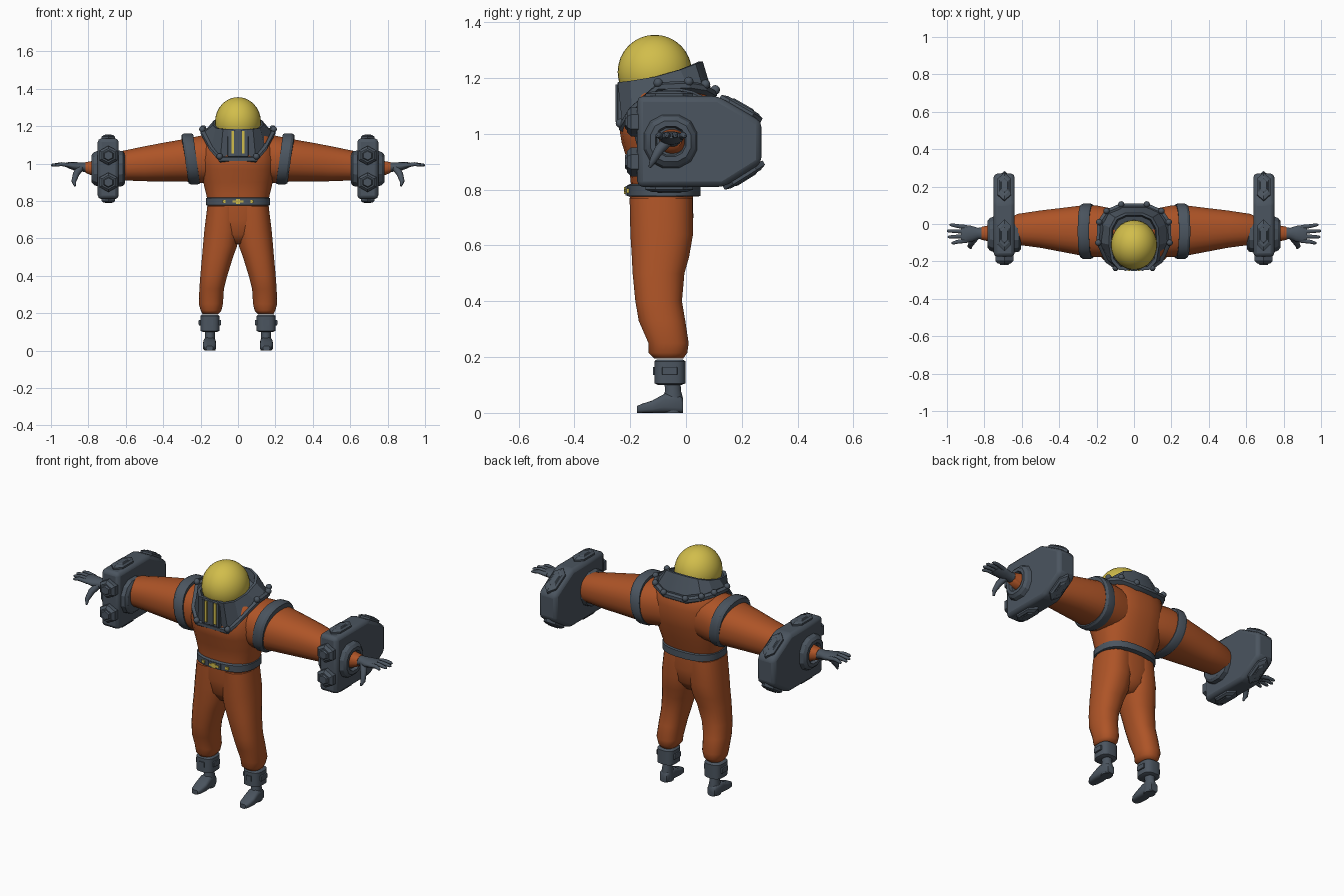
import bpy
import bmesh
from math import cos, sin, pi, radians, copysign, sqrt
from mathutils import Vector

cube = bpy.data.objects.get("Cube")
if cube:
    bpy.data.objects.remove(cube, do_unlink=True)


def material(name, color):
    mat = bpy.data.materials.new(name)
    mat.use_nodes = True
    mat.diffuse_color = (*color, 1)
    bsdf = next(n for n in mat.node_tree.nodes if n.type == "BSDF_PRINCIPLED")
    bsdf.inputs["Base Color"].default_value = (*color, 1)
    bsdf.inputs["Roughness"].default_value = 0.6
    return mat


ORANGE = material("orange cloth", (0.42, 0.088, 0.02))
GREY = material("slate metal", (0.07, 0.09, 0.115))
YELLOW = material("yellow glass", (0.64, 0.51, 0.07))


def finish(name, bm, mat, angle=40, bevel=0):
    """Turn a bmesh into a named, shaded object."""
    bmesh.ops.recalc_face_normals(bm, faces=bm.faces)
    mesh = bpy.data.meshes.new(name)
    bm.to_mesh(mesh)
    bm.free()
    mesh.materials.append(mat)
    obj = bpy.data.objects.new(name, mesh)
    bpy.context.collection.objects.link(obj)
    if bevel:
        mod = obj.modifiers.new("bevel", "BEVEL")
        mod.width = bevel
        mod.segments = 2
    bpy.ops.object.select_all(action="DESELECT")
    obj.select_set(True)
    bpy.context.view_layer.objects.active = obj
    if angle:
        bpy.ops.object.shade_smooth_by_angle(angle=radians(angle))
    return obj


def ellipse(c, u, v, n=24, p=2.0):
    """Closed (super)ellipse around c, spanned by the half axes u and v."""
    def power(a):
        return copysign(abs(a) ** (2 / p), a)
    c, u, v = Vector(c), Vector(u), Vector(v)
    angles = [2 * pi * (i + 0.5) / n for i in range(n)]
    return [c + u * power(cos(a)) + v * power(sin(a)) for a in angles]


def loft(name, rings, mat, side=1, **kw):
    """Skin matching rings of points, capped at both ends."""
    bm = bmesh.new()
    loops = [[bm.verts.new((p[0] * side, p[1], p[2])) for p in r] for r in rings]
    for a, b in zip(loops, loops[1:]):
        for i in range(len(a)):
            j = (i + 1) % len(a)
            bm.faces.new((a[i], a[j], b[j], b[i]))
    bm.faces.new(loops[0])
    bm.faces.new(loops[-1])
    return finish(name, bm, mat, **kw)


def tube(name, points, radii, mat, side=1, n=8):
    """Tapered limb through the points; each radius is (horizontal, vertical)."""
    rings = []
    for i, p in enumerate(points):
        d = Vector(points[min(i + 1, len(points) - 1)]) - Vector(points[max(i - 1, 0)])
        d.normalize()
        up = Vector((0, 0, 1)) if abs(d.z) < 0.9 else Vector((1, 0, 0))
        u = d.cross(up).normalized()
        rings.append(ellipse(p, u * radii[i][0], u.cross(d) * radii[i][1], n))
    return loft(name, rings, mat, side, angle=60)


def box(name, c, size, mat, side=1, bevel=0.0):
    x, y, z = (s / 2 for s in size)
    rings = [[(c[0] + a * x, c[1] + b * y, c[2] + k * z)
              for a, b in ((-1, -1), (1, -1), (1, 1), (-1, 1))] for k in (-1, 1)]
    return loft(name, rings, mat, side, angle=0, bevel=bevel)


def ball(name, c, r, mat, seg=12):
    bm = bmesh.new()
    bmesh.ops.create_uvsphere(bm, u_segments=seg, v_segments=seg // 2, radius=1)
    for v in bm.verts:
        v.co = Vector((v.co.x * r[0], v.co.y * r[1], v.co.z * r[2])) + Vector(c)
    return finish(name, bm, mat, angle=80)


def flat(z, x0, x1, y0, y1, p=2.0):
    """Horizontal ring from its extents."""
    return ellipse(((x0 + x1) / 2, (y0 + y1) / 2, z),
                   ((x1 - x0) / 2, 0, 0), (0, (y1 - y0) / 2, 0), 24, p)


def upright(x, y0, y1, z0, z1, n=24, lean=0):
    """Ring across the arm from its extents; lean pushes its top outward."""
    return ellipse((x, (y0 + y1) / 2, (z0 + z1) / 2),
                   (0, (y1 - y0) / 2, 0), (lean, 0, (z1 - z0) / 2), n, 2.3)


# Torso and pelvis
torso = [(0.78, 0.16, -0.195, 0.03), (0.84, 0.172, -0.2, 0.05), (0.9, 0.187, -0.21, 0.07),
         (0.97, 0.2, -0.232, 0.09), (1.02, 0.205, -0.24, 0.1), (1.08, 0.2, -0.225, 0.1),
         (1.14, 0.19, -0.19, 0.09), (1.18, 0.14, -0.15, 0.05)]
loft("torso", [flat(z, -x, x, a, b, 2.5) for z, x, a, b in torso], ORANGE, angle=70)
pelvis = [(0.57, 0.04, -0.15, -0.02), (0.62, 0.12, -0.185, 0.015),
          (0.7, 0.165, -0.2, 0.027), (0.79, 0.164, -0.203, 0.026)]
loft("pelvis", [flat(z, -x, x, a, b, 2.3) for z, x, a, b in pelvis], ORANGE, angle=70)

# Belt with small yellow buckle pieces
belt = [(0.775, 0.162), (0.778, 0.172), (0.815, 0.172), (0.82, 0.162)]
loft("belt", [flat(z, -x, x, -0.04 - x, x - 0.12, 2.5) for z, x in belt], GREY)
box("belt_buckle", (0, -0.21, 0.797), (0.08, 0.012, 0.034), GREY)
box("buckle_bar", (0, -0.216, 0.797), (0.06, 0.008, 0.012), YELLOW)
box("buckle_gem", (0, -0.217, 0.797), (0.024, 0.009, 0.026), YELLOW)

# Collar: half outlines mirrored into closed loops
half_low = [(0.1, -0.235, 1.02), (0.15, -0.2, 1.08), (0.195, -0.1, 1.165),
            (0.19, 0.01, 1.17), (0.15, 0.07, 1.16), (0.07, 0.105, 1.14)]
half_top = [(0.08, -0.245, 1.185), (0.12, -0.2, 1.19), (0.135, -0.11, 1.205),
            (0.13, -0.02, 1.23), (0.1, 0.035, 1.25), (0.045, 0.06, 1.26)]


def around(half, grow=1.0, lift=0.0):
    full = half + [(-x, y, z) for x, y, z in reversed(half)]
    return [((x * grow), (y + 0.07) * grow - 0.07, z + lift) for x, y, z in full]


loft("collar_flange", [around(half_low, 0.9, -0.02), around(half_low, 1.03, -0.005),
                       around(half_low, 1.03, 0.012), around(half_low, 0.95, 0.02)],
     GREY, angle=25)
loft("collar", [around(half_low, 0.95), around(half_top), around(half_top, 0.9),
                around(half_top, 0.85, -0.05)], GREY, angle=25)
for i, (x, y, z) in enumerate(half_low):
    if i != 1:
        for s in (1, -1):
            ball("collar_bolt", (x * s * 0.98, y, z + 0.018), (0.017,) * 3, GREY)

# Glass dome and the barred front window
ball("helmet_dome", (0, -0.112, 1.222), (0.123, 0.133, 0.133), YELLOW, 32)
box("window_frame", (0, -0.235, 1.11), (0.11, 0.022, 0.15), GREY, bevel=0.006)
box("window_bar", (0, -0.246, 1.11), (0.038, 0.012, 0.135), GREY, bevel=0.004)
for s in (1, -1):
    box("window_slit", (0.029, -0.248, 1.113), (0.013, 0.009, 0.12), YELLOW, s)
    box("window_edge", (0.046, -0.246, 1.11), (0.012, 0.012, 0.135), GREY, s)


def hexagon(c, normal, half_len, half_wide):
    """Stretched hexagon facing the normal, with its points along the yz plane."""
    n = Vector(normal).normalized()
    t = Vector((0, -n.z, n.y))
    inner = max(half_len - half_wide, half_len / 2)
    outline = ((half_len, 0), (inner, 1), (-inner, 1), (-half_len, 0), (-inner, -1), (inner, -1))
    return [Vector(c) + t * a + Vector((b * half_wide, 0, 0)) for a, b in outline]


def stud(name, c, normal, half_len, half_wide, height, side):
    """Raised hexagonal plate with a sloped rim and a smaller top."""
    n = Vector(normal).normalized()
    steps = ((-0.3, 1), (0.6, 1), (1, 0.72), (1, 0.55), (1.2, 0.45))
    loft(name, [hexagon(Vector(c) + n * height * h, n, half_len * k, half_wide * k)
                for h, k in steps], GREY, side, angle=0)


for s in (1, -1):
    # Leg, narrowing into a gathered ankle
    leg = [(0.195, 0.105, 0.19, -0.115, -0.01), (0.215, 0.088, 0.2, -0.135, 0.005),
           (0.25, 0.08, 0.21, -0.135, 0.01), (0.33, 0.075, 0.207, -0.17, -0.002),
           (0.4, 0.057, 0.202, -0.182, -0.014), (0.5, 0.026, 0.193, -0.192, -0.005),
           (0.56, 0.004, 0.188, -0.195, 0.012), (0.64, -0.01, 0.181, -0.2, 0.026),
           (0.77, -0.01, 0.165, -0.203, 0.024)]
    loft("trouser_leg", [flat(*r, 2.3) for r in leg], ORANGE, s, angle=70)

    # Ankle cuff with clasps
    cuff = [(0.1, 0.038), (0.106, 0.052), (0.185, 0.052), (0.192, 0.042)]
    loft("ankle_cuff", [flat(z, 0.15 - r, 0.15 + r, -0.062 - r, r - 0.054, 3)
                        for z, r in cuff], GREY, s, angle=30)
    for x in (0.098, 0.203):
        box("cuff_clasp", (x, -0.058, 0.15), (0.014, 0.055, 0.03), GREY, s, 0.004)
    box("cuff_front_clasp", (0.15, -0.113, 0.15), (0.03, 0.01, 0.03), GREY, s)

    # Boot: ankle shaft and pointed toe
    shaft = [(0.0, 0.03, -0.085, -0.012), (0.05, 0.03, -0.085, -0.01),
             (0.08, 0.026, -0.075, -0.018), (0.13, 0.028, -0.08, -0.02)]
    loft("boot_shaft", [flat(z, 0.15 - r, 0.15 + r, a, b) for z, r, a, b in shaft],
         GREY, s, angle=50)
    toe = [(-0.175, 0.018, 0.025), (-0.16, 0.029, 0.032), (-0.12, 0.036, 0.045),
           (-0.075, 0.034, 0.07), (-0.02, 0.028, 0.06), (-0.01, 0.022, 0.05)]
    loft("boot_foot", [ellipse((0.152, y, h / 2), (r, 0, 0), (0, 0, h / 2), 16, 3.5)
                       for y, r, h in toe], GREY, s, angle=50)

    # Sleeve running through the gauntlet to the wrist
    sleeve = [(0.1, -0.17, 0.08, 0.9, 1.15), (0.2, -0.178, 0.1, 0.895, 1.15),
              (0.28, -0.17, 0.1, 0.903, 1.133), (0.4, -0.147, 0.085, 0.904, 1.112),
              (0.5, -0.128, 0.073, 0.905, 1.093), (0.62, -0.112, 0.055, 0.91, 1.068),
              (0.74, -0.1, 0, 0.92, 1.02), (0.815, -0.085, -0.015, 0.95, 1.008)]
    loft("sleeve", [upright(*r) for r in sleeve], ORANGE, s, angle=70)

    # Leaning shoulder band
    band = [(0.222, 0.115), (0.222, 0.133), (0.235, 0.138),
            (0.27, 0.138), (0.283, 0.13), (0.283, 0.105)]
    loft("shoulder_band", [upright(x, -0.043 - r * 1.05, r * 1.05 - 0.035, 1.025 - r, 1.025 + r,
                                   lean=0.018) for x, r in band], GREY, s, angle=30)

    # Gauntlet slab, arm rings and studs
    side_shape = [(-0.175, 0.81), (0.135, 0.81), (0.27, 0.895),
                  (0.27, 1.045), (0.115, 1.135), (-0.175, 1.135)]
    loft("gauntlet", [[(x, y, z) for y, z in side_shape] for x in (0.638, 0.75)],
         GREY, s, angle=30, bevel=0.02)
    ring = [(0.605, 0.082), (0.615, 0.096), (0.64, 0.1), (0.745, 0.1),
            (0.77, 0.09), (0.783, 0.075), (0.783, 0.056), (0.765, 0.05)]
    loft("gauntlet_ring", [upright(x, -0.055 - r, r - 0.055, 0.973 - r, 0.973 + r, 12)
                           for x, r in ring], GREY, s, angle=20)
    for z in (1.043, 0.9):
        stud("gauntlet_knob", (0.693, -0.175, z), (0, -1, 0), 0.052, 0.048, 0.037, s)
    for y, z, n in ((-0.06, 1.132, (0, 0, 1)), (-0.06, 0.812, (0, 0, -1)),
                    (0.195, 1.087, (0, 0.5, 0.87)), (0.205, 0.855, (0, 0.53, -0.85))):
        stud("gauntlet_plate", (0.693, y, z), n, 0.085, 0.036, 0.02, s)

    # Gloved hand
    tube("glove_palm", [(0.8, -0.05, 0.98), (0.835, -0.05, 0.982), (0.87, -0.052, 0.985),
                        (0.905, -0.055, 0.992), (0.925, -0.055, 0.994)],
         [(0.035, 0.028), (0.03, 0.025), (0.044, 0.023), (0.047, 0.017), (0.038, 0.01)],
         GREY, s, 16)
    for i, tip in enumerate((0.975, 0.995, 1.0, 0.985)):
        y = -0.089 + i * 0.024
        out = y + (y + 0.053) * 0.35
        tube("finger", [(0.895, y, 0.99), (0.945, (y + out) / 2, 0.997),
                        (tip - 0.008, out, 0.992), (tip, out, 0.99)],
             [(0.013, 0.012), (0.011, 0.011), (0.009, 0.008), (0.004, 0.004)], GREY, s)
    tube("thumb", [(0.845, -0.065, 0.975), (0.865, -0.095, 0.945),
                   (0.878, -0.118, 0.905), (0.872, -0.13, 0.88)],
         [(0.022, 0.02), (0.018, 0.018), (0.013, 0.013), (0.005, 0.005)], GREY, s)

    # Outer belt ornament
    box("belt_ornament", (0.075, -0.208, 0.797), (0.018, 0.009, 0.016), YELLOW, s)
